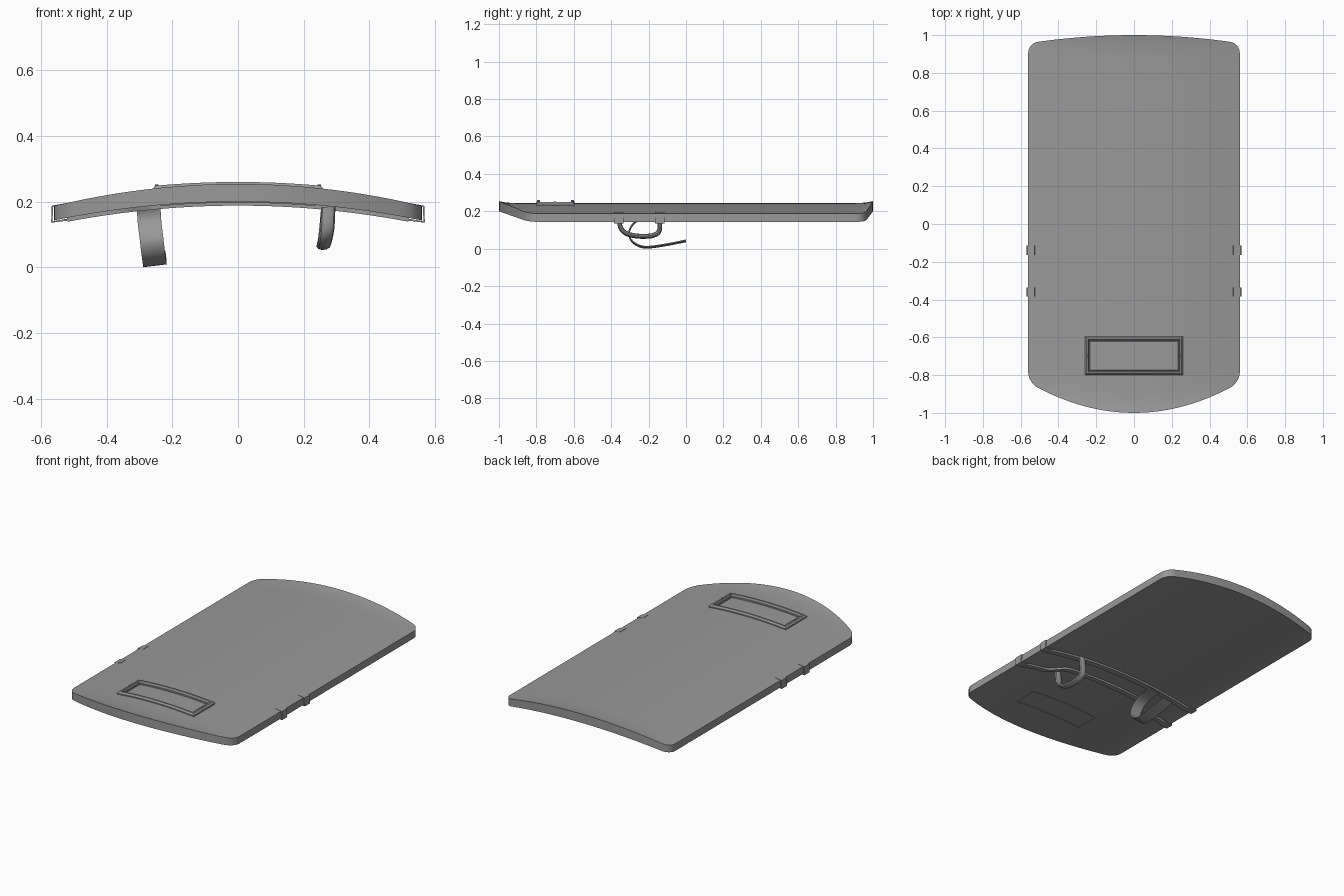
import bpy, bmesh, math
from mathutils import Vector

if "Cube" in bpy.data.objects:
    bpy.data.objects.remove(bpy.data.objects["Cube"])

grey = bpy.data.materials.new("mid_grey")
grey.diffuse_color = (0.32, 0.32, 0.32, 1)
grey.use_nodes = True
grey.node_tree.nodes["Principled BSDF"].inputs["Base Color"].default_value = grey.diffuse_color

HALF, CORNER, THICK = 0.56, 0.05, 0.044


def finish(name, bm, angle=35):
    bmesh.ops.recalc_face_normals(bm, faces=bm.faces)
    me = bpy.data.meshes.new(name)
    bm.to_mesh(me)
    bm.free()
    me.materials.append(grey)
    ob = bpy.data.objects.new(name, me)
    bpy.context.collection.objects.link(ob)
    bpy.ops.object.select_all(action='DESELECT')
    bpy.context.view_layer.objects.active = ob
    ob.select_set(True)
    bpy.ops.object.shade_smooth_by_angle(angle=math.radians(angle))
    return ob


def arch(x):
    """Height of the curved outer face."""
    return 0.244 - 0.057 * (x / HALF) ** 2


def ends(x):
    """Front and back outline at x, with rounded corners."""
    d = max(0, abs(x) - (HALF - CORNER))
    r = CORNER - math.sqrt(max(0, CORNER ** 2 - d * d))
    return -1 + 0.15 * (x / 0.54) ** 2 + r, 1 - 0.04 * (x / 0.54) ** 2 - r


def sweep(name, sections, closed=False, angle=35):
    """Skin a row of equal cross-sections."""
    bm = bmesh.new()
    rings = [[bm.verts.new(p) for p in s] for s in sections]
    n = len(rings[0])
    pairs = list(zip(rings, rings[1:])) + ([(rings[-1], rings[0])] if closed else [])
    for a, b in pairs:
        for i in range(n):
            j = (i + 1) % n
            bm.faces.new((a[i], a[j], b[j], b[i]))
    if not closed:
        bm.faces.new(rings[0])
        bm.faces.new(rings[-1])
    return finish(name, bm, angle)


def smooth_path(pts, steps=6):
    """Catmull-Rom curve through the points."""
    pts = [Vector(p) for p in pts]
    pts = [2 * pts[0] - pts[1]] + pts + [2 * pts[-1] - pts[-2]]
    out = []
    for a, b, c, d in zip(pts, pts[1:], pts[2:], pts[3:]):
        for k in range(steps):
            t = k / steps
            out.append(0.5 * (2 * b + (c - a) * t + (2 * a - 5 * b + 4 * c - d) * t * t
                              + (3 * b - a - 3 * c + d) * t ** 3))
    return out + [pts[-2]]


def band(name, path, wide, half_w, half_t, sides=4):
    """Bent bar along a path; 'wide' is its width direction."""
    w = Vector(wide).normalized()
    secs = []
    for i, p in enumerate(path):
        tan = path[min(i + 1, len(path) - 1)] - path[max(i - 1, 0)]
        n = tan.cross(w).normalized()
        if sides == 4:
            corners = [(1, 1), (-1, 1), (-1, -1), (1, -1)]
        else:
            corners = [(math.cos(2 * math.pi * k / sides), math.sin(2 * math.pi * k / sides))
                       for k in range(sides)]
        secs.append([p + w * half_w * a + n * half_t * b for a, b in corners])
    return sweep(name, secs)


# Curved shield plate with a slightly raised lip at both ends
bm = bmesh.new()
xs = [HALF * math.sin(math.pi / 2 * k / 20) for k in range(-20, 21)]
ts = [0, 0.008, 0.02] + [k / 16 for k in range(1, 16)] + [0.98, 0.992, 1]
top, low = [], []
for x in xs:
    f, b = ends(x)
    col_t, col_b = [], []
    for t in ts:
        y = f + (b - f) * t
        edge = max(0, 1 - min(t, 1 - t) / 0.025)
        z = arch(x) + 0.010 * edge * (1 - (x / HALF) ** 2)
        col_t.append(bm.verts.new((x, y, z)))
        col_b.append(bm.verts.new((x, y, arch(x) - THICK)))
    top.append(col_t)
    low.append(col_b)
n, m = len(xs), len(ts)
for i in range(n - 1):
    for j in range(m - 1):
        for g in (top, low):
            bm.faces.new((g[i][j], g[i + 1][j], g[i + 1][j + 1], g[i][j + 1]))
rim = [(i, 0) for i in range(n)] + [(n - 1, j) for j in range(1, m)] \
    + [(i, m - 1) for i in range(n - 2, -1, -1)] + [(0, j) for j in range(m - 2, 0, -1)]
for (a, b), (c, d) in zip(rim, rim[1:] + rim[:1]):
    bm.faces.new((top[a][b], top[c][d], low[c][d], low[a][b]))
finish("shield_plate", bm)


def rectangle(hx, y0, y1, seg=12):
    """Outline of a rectangle, divided along x so it follows the arch."""
    row = [-hx + 2 * hx * k / seg for k in range(seg + 1)]
    return [(x, y0) for x in row] + [(x, y1) for x in reversed(row)]


def frame(name, outer, inner, height, bevel, depth=0.01):
    """Arched rectangular ring with sloping shoulders."""
    def lerp(o, i, t):
        return (o[0] + (i[0] - o[0]) * t, o[1] + (i[1] - o[1]) * t)
    secs = []
    for o, i in zip(rectangle(*outer), rectangle(*inner)):
        prof = [(0, -depth), (0, height * 0.4), (bevel, height),
                (1 - bevel, height), (1, -depth)]
        sec = []
        for t, h in prof:
            x, y = lerp(o, i, t)
            sec.append((x, y, arch(x) + h))
        secs.append(sec)
    return sweep(name, secs, closed=True, angle=25)


# Viewing window: raised frame, inner bead and the seam on the inner side
frame("window_frame", (0.26, -0.80, -0.595), (0.235, -0.775, -0.62), 0.016, 0.3)
frame("window_bead", (0.236, -0.776, -0.619), (0.226, -0.766, -0.629), 0.006, 0.2)
frame("window_inner_seam", (0.236, -0.776, -0.619), (0.230, -0.770, -0.625),
      -THICK - 0.003, 0.1, THICK - 0.004)
for s in (-1, 1):
    bm = bmesh.new()
    bmesh.ops.create_cone(bm, cap_ends=True, segments=10, radius1=0.006,
                          radius2=0.005, depth=0.006)
    bmesh.ops.translate(bm, verts=bm.verts, vec=(s * 0.247, -0.70, arch(0.247) + 0.017))
    finish("window_screw", bm)


# Support bars across the inner side; the front one steps inwards
def under(x, y):
    return Vector((x, y, arch(x) - THICK - 0.004))


line = [-0.52 + 1.04 * k / 26 for k in range(27)]
band("back_support_bar", [under(x, -0.15) for x in line], (0, 1, 0), 0.018, 0.008)
stepped = [under(x, -0.29 - 0.07 * min(1, max(0, (abs(x) - 0.27) / 0.08))) for x in line]
band("front_support_bar", stepped, (0, 1, 0), 0.016, 0.008)

# Clips wrapping the side edges
for s in (-1, 1):
    for y in (-0.14, -0.36):
        path = [Vector((s * px, y, pz)) for px, pz in
                ((0.525, 0.1925), (0.565, 0.1855), (0.567, 0.138), (0.52, 0.145))]
        band("edge_clip", path, (0, 1, 0), 0.025, 0.003)

# Hand grip
grip = smooth_path([(0.275, -0.355, 0.185), (0.272, -0.352, 0.12), (0.266, -0.325, 0.085),
                    (0.262, -0.28, 0.070), (0.261, -0.22, 0.066), (0.262, -0.17, 0.073),
                    (0.267, -0.142, 0.10), (0.275, -0.140, 0.185)])
band("hand_grip", grip, (1, 0, 0.12), 0.022, 0.013, 10)

# Open arm strap
strap = smooth_path([(-0.272, -0.14, 0.172), (-0.271, -0.23, 0.162), (-0.269, -0.28, 0.135),
                     (-0.263, -0.305, 0.085), (-0.258, -0.29, 0.042), (-0.254, -0.25, 0.015),
                     (-0.253, -0.20, 0.008), (-0.254, -0.10, 0.022), (-0.256, 0.0, 0.042)])
band("arm_strap", strap, (1, 0, 0.12), 0.036, 0.003)
